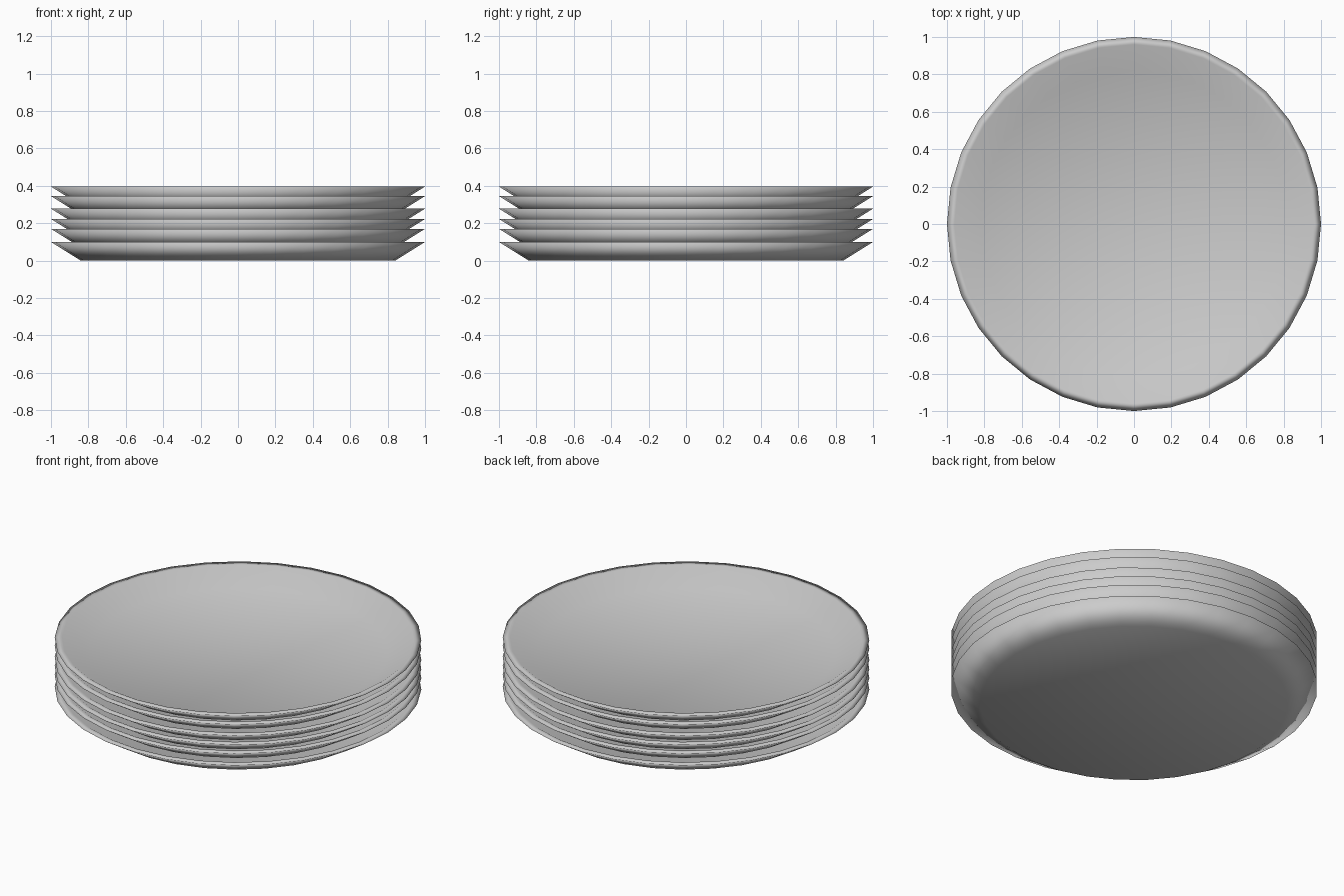
import bpy, bmesh, math

if "Cube" in bpy.data.objects:
    bpy.data.objects.remove(bpy.data.objects["Cube"])

SIDES = 32
# radius, height: foot, rim edge, rim inside, floor edge
PROFILE = [(0.84, 0.0), (1.0, 0.10), (0.96, 0.10), (0.82, 0.02)]
RIM_HEIGHTS = [0.10, 0.17, 0.223, 0.278, 0.345, 0.396]


def make_plate(name, z):
    bm = bmesh.new()
    rings = [[bm.verts.new((r * math.cos(a), r * math.sin(a), h))
              for a in (2 * math.pi * i / SIDES for i in range(SIDES))]
             for r, h in PROFILE]
    for lower, upper in zip(rings, rings[1:]):
        for i in range(SIDES):
            j = (i + 1) % SIDES
            bm.faces.new((lower[i], lower[j], upper[j], upper[i]))
    # flat underside and flat floor
    bm.faces.new(rings[0][::-1])
    bm.faces.new(rings[-1])
    for f in bm.faces:
        f.smooth = True
    mesh = bpy.data.meshes.new(name)
    bm.to_mesh(mesh)
    bm.free()
    plate = bpy.data.objects.new(name, mesh)
    plate.location.z = z
    bpy.context.collection.objects.link(plate)


# stacked plates, nested at slightly uneven spacing
for n, rim in enumerate(RIM_HEIGHTS, 1):
    make_plate(f"plate_{n}", rim - 0.10)
